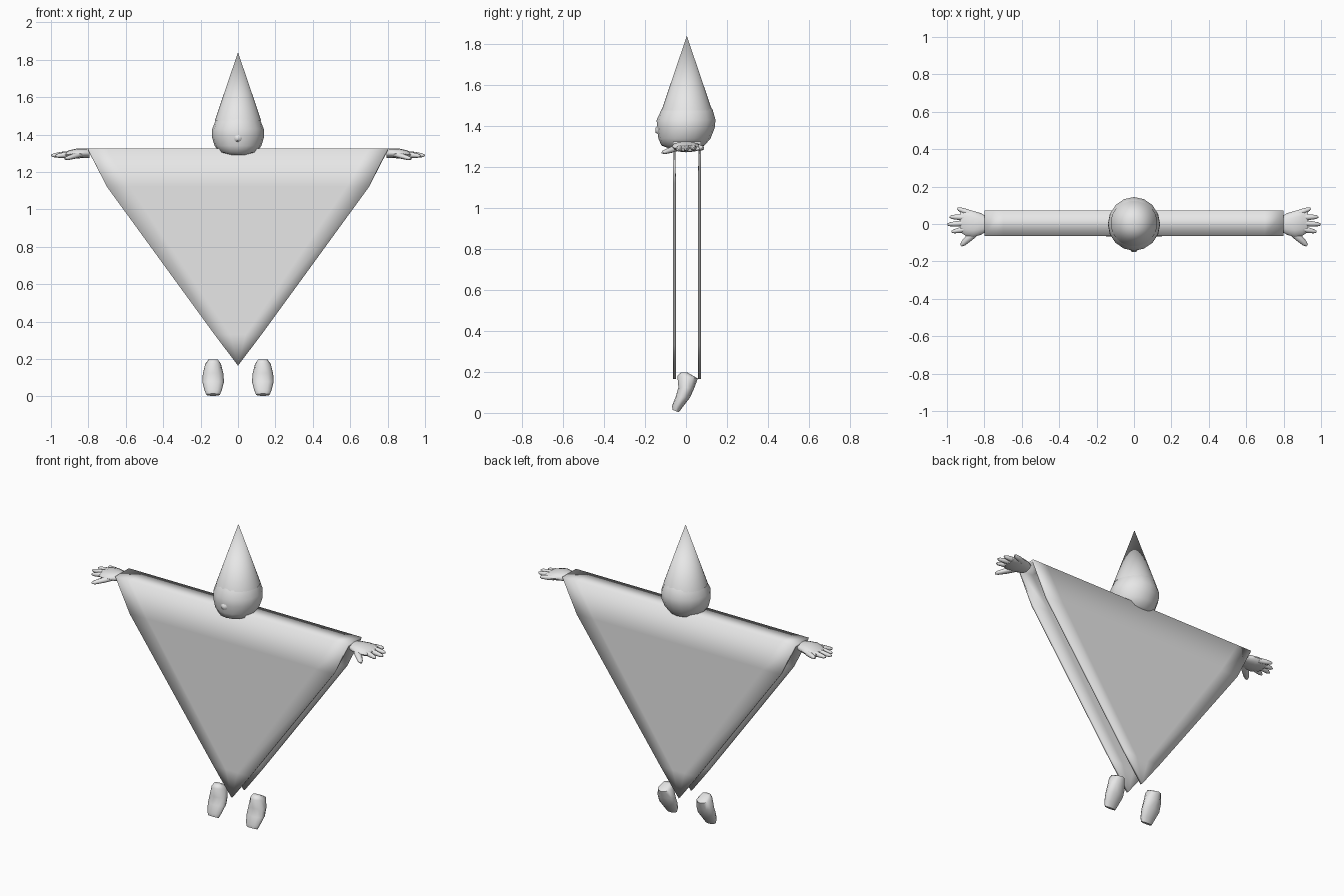
import bpy, bmesh, math
from mathutils import Vector

if "Cube" in bpy.data.objects:
    bpy.data.objects.remove(bpy.data.objects["Cube"])

grey = bpy.data.materials.new("plain grey")
grey.diffuse_color = (0.8, 0.8, 0.8, 1)
grey.use_nodes = True
grey.node_tree.nodes["Principled BSDF"].inputs["Base Color"].default_value = grey.diffuse_color


def finish(name, bm, angle=40, recalc=True):
    if recalc:
        bmesh.ops.recalc_face_normals(bm, faces=bm.faces)
    me = bpy.data.meshes.new(name)
    bm.to_mesh(me)
    bm.free()
    me.materials.append(grey)
    ob = bpy.data.objects.new(name, me)
    bpy.context.collection.objects.link(ob)
    bpy.ops.object.select_all(action='DESELECT')
    ob.select_set(True)
    bpy.context.view_layer.objects.active = ob
    if angle >= 180:
        bpy.ops.object.shade_smooth()
    else:
        bpy.ops.object.shade_smooth_by_angle(angle=math.radians(angle))
    return ob


def loft(bm, rings, sides):
    """Skin a closed tube through elliptical rings given as (centre, axis_u, axis_v)."""
    loops = []
    for c, u, v in rings:
        c, u, v = Vector(c), Vector(u), Vector(v)
        loops.append([bm.verts.new(c + u * math.cos(math.tau * k / sides) + v * math.sin(math.tau * k / sides))
                      for k in range(sides)])
    for a, b in zip(loops, loops[1:]):
        for k in range(sides):
            j = (k + 1) % sides
            bm.faces.new((a[k], a[j], b[j], b[k]))
    bm.faces.new(loops[0])
    bm.faces.new(loops[-1])


def mirror_x(ob):
    ob.modifiers.new("mirror", 'MIRROR').use_mirror_merge = False


# Poncho: one triangular sheet folded over the arms, rows run front tip > top > back tip
bm = bmesh.new()
FRONT, BACK = -0.063, 0.072
panel = [(0.33, 0.125, 0.04), (1.12, 0.70, 0.58), (1.325, 0.80, 0.70)]   # z, outer x, inner x
rows = [(FRONT, *p) for p in panel] + [(BACK, *p) for p in reversed(panel)]
grid = [[bm.verts.new((x, y, z)) for x in (-o, -i, 0, i, o)] for y, z, o, i in rows]
for a, b in zip(grid, grid[1:]):
    for k in range(4):
        bm.faces.new((a[k], a[k + 1], b[k + 1], b[k]))
front_tip = bm.verts.new((0, FRONT, 0.165))
back_tip = bm.verts.new((0, BACK, 0.165))
for k in range(4):
    bm.faces.new((front_tip, grid[0][k + 1], grid[0][k]))
    bm.faces.new((back_tip, grid[-1][k], grid[-1][k + 1]))
poncho = finish("poncho", bm, 180, recalc=False)
solid = poncho.modifiers.new("cloth thickness", 'SOLIDIFY')
solid.thickness = 0.014
solid.offset = -1

# Head: rings from the chin to under the hat, with a small nose
bm = bmesh.new()
head = [(1.29, 0.045, -0.08, 0.05), (1.305, 0.10, -0.12, 0.09), (1.34, 0.125, -0.135, 0.12),
        (1.39, 0.14, -0.142, 0.14), (1.43, 0.138, -0.143, 0.144), (1.48, 0.118, -0.12, 0.13),
        (1.54, 0.08, -0.08, 0.09)]
loft(bm, [((0, (f + b) / 2, z), (w, 0, 0), (0, (b - f) / 2, 0)) for z, w, f, b in head], 16)
loft(bm, [((0, -0.12, 1.385), (0.035, 0, 0), (0, 0, 0.035)),
          ((0, -0.149, 1.38), (0.012, 0, 0), (0, 0, 0.012))], 8)
finish("head", bm, 60)

# Hat: open cone
bm = bmesh.new()
bmesh.ops.create_cone(bm, cap_ends=False, segments=32, radius1=0.124, radius2=0, depth=0.365)
bmesh.ops.translate(bm, verts=bm.verts, vec=(0, 0.004, 1.6575))
finish("hat", bm, 60)

# Hands: flat palm, four fingers and a thumb
bm = bmesh.new()
palm = [(0.795, 0.0, 0.045, 1.30, 0.024), (0.82, 0.0, 0.058, 1.301, 0.025),
        (0.86, 0.0, 0.07, 1.299, 0.027), (0.90, 0.008, 0.071, 1.295, 0.022),
        (0.93, 0.012, 0.055, 1.291, 0.014)]                     # x, y, half width, z, half height
loft(bm, [((x, y, z), (0, w, 0), (0, 0, h)) for x, y, w, z, h in palm], 12)
digits = [((0.87, 0.055), (0.945, 0.083), 1.292), ((0.90, 0.035), (0.985, 0.038), 1.291),
          ((0.90, 0.005), (0.998, -0.003), 1.288), ((0.89, -0.025), (0.975, -0.042), 1.285),
          ((0.84, -0.035), (0.925, -0.115), 1.27)]              # root, tip, tip z
for root, tip, tz in digits:
    p, q = Vector((*root, 1.296)), Vector((*tip, tz))
    d = (q - p).normalized()
    side = Vector((-d.y, d.x, 0)).normalized()
    up = d.cross(side)
    thumb = 1.35 if tz < 1.28 else 1
    loft(bm, [(p.lerp(q, t), side * r * thumb, up * r) for t, r in
              ((0, 0.016), (0.45, 0.015), (0.85, 0.011), (1, 0.005))], 8)
mirror_x(finish("hands", bm, 60))

# Feet: toes hanging downward, rings given by front edge, back edge and half width
bm = bmesh.new()
foot = [((-0.025, 0.198), (0.005, 0.198), 0.025), ((-0.042, 0.18), (0.058, 0.168), 0.042),
        ((-0.037, 0.125), (0.04, 0.12), 0.055), ((-0.05, 0.08), (0.02, 0.075), 0.058),
        ((-0.068, 0.035), (-0.015, 0.03), 0.046), ((-0.066, 0.015), (-0.035, 0.003), 0.036)]
rings = []
for f, b, w in foot:
    f, b = Vector((0, *f)), Vector((0, *b))
    rings.append(((f + b) / 2 + Vector((0.133, 0, 0)), (w, 0, 0), (b - f) / 2))
loft(bm, rings, 12)
mirror_x(finish("feet", bm, 60))
